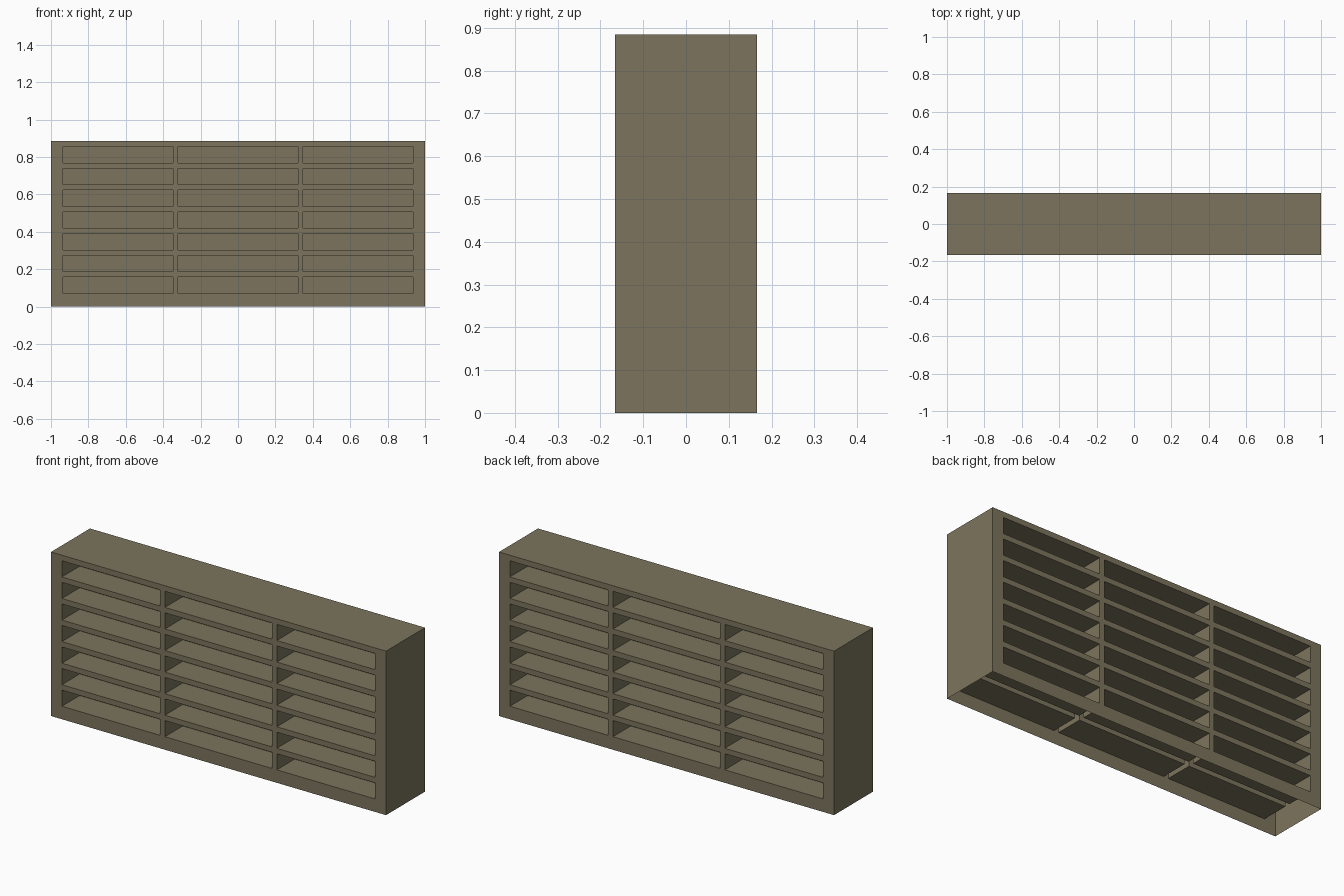
import bpy, bmesh

if "Cube" in bpy.data.objects:
    bpy.data.objects.remove(bpy.data.objects["Cube"])

W, D, H = 1.0, 0.166, 0.885        # half width, half depth, height
BACK = 0.015                       # half gap between the front and back compartments
COLS = [(-0.935, -0.348), (-0.32, 0.32), (0.348, 0.935)]
ROWS = [(0.07 + 0.1163 * i, 0.157 + 0.1163 * i) for i in range(7)]

mat = bpy.data.materials.new("olive_paint")
mat.diffuse_color = (0.2, 0.175, 0.11, 1)
mat.use_nodes = True
mat.node_tree.nodes["Principled BSDF"].inputs["Base Color"].default_value = mat.diffuse_color


def finish(bm, name):
    bmesh.ops.remove_doubles(bm, verts=bm.verts, dist=1e-5)
    mesh = bpy.data.meshes.new(name)
    bm.to_mesh(mesh)
    bm.free()
    mesh.materials.append(mat)
    obj = bpy.data.objects.new(name, mesh)
    bpy.context.collection.objects.link(obj)
    return obj


def quad(bm, pts, flip=False):
    pts = pts[::-1] if flip else pts
    return bm.faces.new([bm.verts.new(p) for p in pts])


# Open-faced compartments: a gridded face whose cells are pushed inward
def shelf_face(name, s):
    bm = bmesh.new()
    xs = [-W] + [v for c in COLS for v in c] + [W]
    zs = [0] + [v for r in ROWS for v in r] + [H]
    y0, y1, flip = s * D, s * BACK, s > 0
    for i, (a, b) in enumerate(zip(xs, xs[1:])):
        for j, (c, d) in enumerate(zip(zs, zs[1:])):
            front = [(a, y0, c), (b, y0, c), (b, y0, d), (a, y0, d)]
            if i % 2 == 0 or j % 2 == 0:
                quad(bm, front, flip)
                continue
            inner = [(x, y1, z) for x, y, z in front]
            quad(bm, inner, flip)
            for k in range(4):
                n = (k + 1) % 4
                quad(bm, [front[k], front[n], inner[n], inner[k]], flip)
    # merge the flat frame strips
    bmesh.ops.remove_doubles(bm, verts=bm.verts, dist=1e-5)
    bmesh.ops.dissolve_limit(bm, angle_limit=0.02, verts=bm.verts, edges=bm.edges)
    return finish(bm, name)


shelf_face("front_shelves", -1)
shelf_face("back_shelves", 1)

# Outer shell: two sides and a top, open underneath
bm = bmesh.new()
for s in (-1, 1):
    quad(bm, [(s * W, -D, 0), (s * W, D, 0), (s * W, D, H), (s * W, -D, H)], s < 0)
quad(bm, [(-W, -D, H), (W, -D, H), (W, D, H), (-W, D, H)])
finish(bm, "outer_case")
